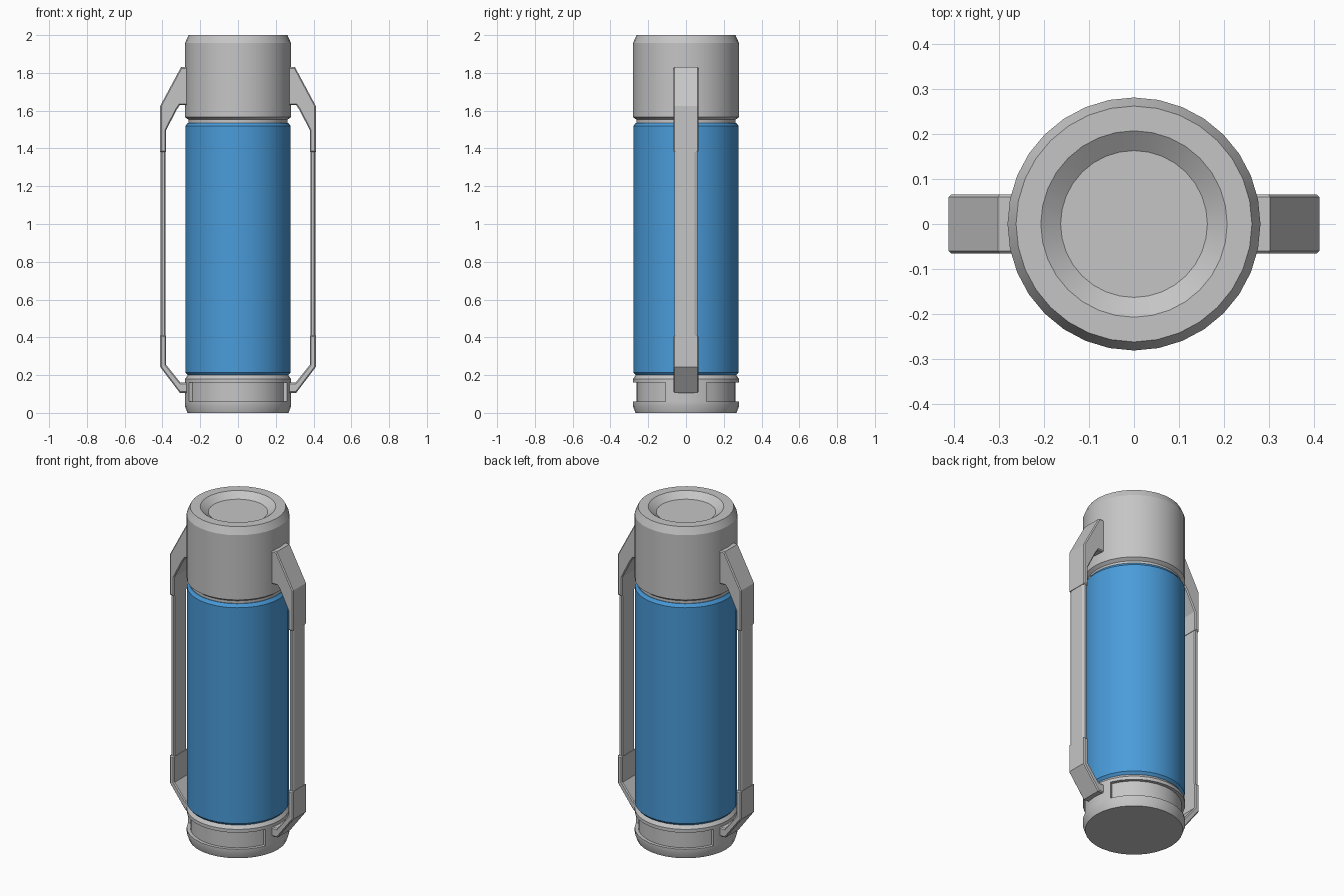
import bpy, bmesh, math

if "Cube" in bpy.data.objects:
    bpy.data.objects.remove(bpy.data.objects["Cube"])

SEG = 32


def material(name, rgb):
    m = bpy.data.materials.new(name)
    m.diffuse_color = (*rgb, 1)
    m.use_nodes = True
    m.node_tree.nodes["Principled BSDF"].inputs["Base Color"].default_value = m.diffuse_color
    return m


GREY = material("light grey", (0.56, 0.56, 0.56))
BLUE = material("blue", (0.068, 0.33, 0.70))


def finish(name, bm, mat, smooth=False):
    bmesh.ops.recalc_face_normals(bm, faces=bm.faces[:])
    me = bpy.data.meshes.new(name)
    bm.to_mesh(me)
    bm.free()
    me.materials.append(mat)
    ob = bpy.data.objects.new(name, me)
    bpy.context.collection.objects.link(ob)
    if smooth:
        bpy.ops.object.select_all(action='DESELECT')
        ob.select_set(True)
        bpy.context.view_layer.objects.active = ob
        bpy.ops.object.shade_smooth_by_angle(angle=math.radians(20))
    return ob


def lathe(profile):
    """Closed turned solid from (radius, height) points, ends capped."""
    bm = bmesh.new()
    rings = [[bm.verts.new((r * math.cos(2 * math.pi * i / SEG),
                            r * math.sin(2 * math.pi * i / SEG), z))
              for i in range(SEG)] for r, z in profile]
    for a, b in zip(rings, rings[1:]):
        for i in range(SEG):
            j = (i + 1) % SEG
            bm.faces.new((a[i], a[j], b[j], b[i]))
    bm.faces.new(rings[0])
    bm.faces.new(rings[-1])
    return bm


def prism(name, pts, half_w, side, bevel):
    """Extrude an xz outline across y, mirrored by side, with chamfered rims."""
    bm = bmesh.new()
    f = bm.faces.new([bm.verts.new((side * x, -half_w, z)) for x, z in pts])
    ext = bmesh.ops.extrude_face_region(bm, geom=[f])["geom"]
    for v in ext:
        if isinstance(v, bmesh.types.BMVert):
            v.co.y = half_w
    bmesh.ops.recalc_face_normals(bm, faces=bm.faces[:])
    rims = [e for e in bm.edges if abs(e.verts[0].co.y - e.verts[1].co.y) < 1e-5]
    bmesh.ops.bevel(bm, geom=rims, offset=bevel, segments=1, affect='EDGES')
    return finish(name, bm, GREY)


# Cup lid with dished top
finish("cup_lid", lathe([(0.262, 1.552), (0.281, 1.566), (0.281, 1.957),
                         (0.262, 2.0), (0.207, 2.0), (0.163, 1.968)]), GREY, True)
# Neck ring showing in the gap under the lid
finish("neck_ring", lathe([(0.262, 1.50), (0.262, 1.57)]), GREY, True)
# Blue flask body
finish("body", lathe([(0.265, 0.198), (0.279, 0.214), (0.279, 1.518),
                      (0.266, 1.536)]), BLUE, True)

# Base with recessed panels front and back
bm = lathe([(0.268, 0.0), (0.281, 0.037), (0.281, 0.06), (0.281, 0.16),
            (0.281, 0.18), (0.266, 0.2)])
for s in (-1, 1):
    panel = [f for f in bm.faces
             if 0.1 < f.calc_center_median().z < 0.12 and len(f.verts) == 4
             and s * f.calc_center_median().y > 0.281 * math.sin(math.radians(22.5))]
    bmesh.ops.recalc_face_normals(bm, faces=bm.faces[:])
    geom = bmesh.ops.extrude_face_region(bm, geom=panel)["geom"]
    for v in geom:
        if isinstance(v, bmesh.types.BMVert):
            v.co.x *= 0.93
            v.co.y *= 0.93
    bmesh.ops.delete(bm, geom=[f for f in panel if f.is_valid], context='FACES_ONLY')
finish("base", bm, GREY, True)

# Carrying straps with upper and lower clips on both sides
upper = [(0.265, 1.83), (0.302, 1.83), (0.412, 1.625), (0.412, 1.38),
         (0.381, 1.38), (0.381, 1.495), (0.325, 1.605), (0.308, 1.63), (0.265, 1.63)]
lower = [(0.265, 0.16), (0.305, 0.16), (0.381, 0.255), (0.381, 0.41),
         (0.412, 0.41), (0.412, 0.243), (0.308, 0.106), (0.265, 0.106)]
section = [(0.386, -0.045), (0.404, -0.06), (0.409, -0.05), (0.409, 0.05),
           (0.404, 0.06), (0.386, 0.06), (0.386, -0.06)]
for side, tag in ((1, "right"), (-1, "left")):
    prism(f"upper_clip_{tag}", upper, 0.066, side, 0.006)
    prism(f"lower_clip_{tag}", lower, 0.066, side, 0.006)
    # Strap: thin bar with chamfered long edges
    bm = bmesh.new()
    outline = [(0.384, -0.052), (0.390, -0.06), (0.402, -0.06), (0.409, -0.046),
               (0.409, 0.046), (0.402, 0.06), (0.390, 0.06), (0.384, 0.052)]
    f = bm.faces.new([bm.verts.new((side * x, y, 0.39)) for x, y in outline])
    for v in bmesh.ops.extrude_face_region(bm, geom=[f])["geom"]:
        if isinstance(v, bmesh.types.BMVert):
            v.co.z = 1.40
    finish(f"strap_{tag}", bm, GREY)
